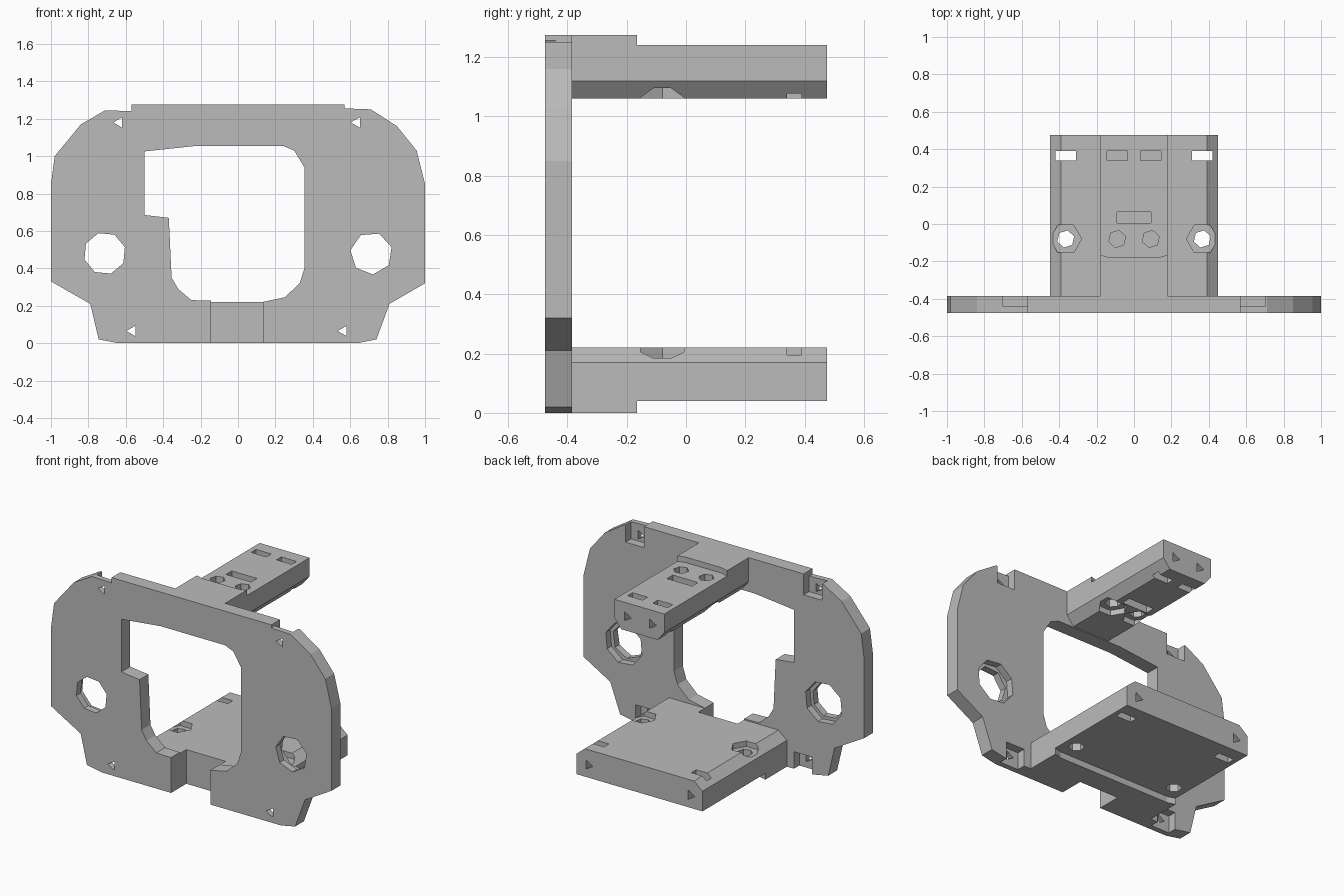
import bpy, bmesh, math
from mathutils import Vector

cube = bpy.data.objects.get("Cube")
if cube:
    bpy.data.objects.remove(cube, do_unlink=True)

grey = bpy.data.materials.new("mid grey")
grey.use_nodes = True
grey.diffuse_color = (0.5, 0.5, 0.5, 1)
grey.node_tree.nodes["Principled BSDF"].inputs["Base Color"].default_value = (0.5, 0.5, 0.5, 1)


def prism(name, points, axis, low, high):
    """Extrude a flat outline along y (points are x, z) or z (points are x, y)."""
    place = (lambda p, d: (p[0], d, p[1])) if axis == "y" else (lambda p, d: (p[0], p[1], d))
    bm = bmesh.new()
    face = bm.faces.new([bm.verts.new(place(p, low)) for p in points])
    ext = bmesh.ops.extrude_face_region(bm, geom=[face])
    shift = Vector(place((0, 0), high - low))
    bmesh.ops.translate(bm, vec=shift, verts=[v for v in ext["geom"] if isinstance(v, bmesh.types.BMVert)])
    bmesh.ops.recalc_face_normals(bm, faces=bm.faces)
    mesh = bpy.data.meshes.new(name)
    bm.to_mesh(mesh)
    bm.free()
    mesh.materials.append(grey)
    obj = bpy.data.objects.new(name, mesh)
    bpy.context.collection.objects.link(obj)
    return obj


def ring(x, y, radius, sides, turn=0.0):
    steps = [turn + math.tau * i / sides for i in range(sides)]
    return [(x + radius * math.cos(a), y + radius * math.sin(a)) for a in steps]


def rect(x, y, width, height):
    w, h = width / 2, height / 2
    return [(x - w, y - h), (x + w, y - h), (x + w, y + h), (x - w, y + h)]


def cut(obj, cutters):
    """Subtract every cutter, then bake the result and drop the cutters."""
    for c in cutters:
        c.hide_render = True
        mod = obj.modifiers.new(c.name, "BOOLEAN")
        mod.operation, mod.solver, mod.object = "DIFFERENCE", "EXACT", c
    graph = bpy.context.evaluated_depsgraph_get()
    graph.update()
    baked = bpy.data.meshes.new_from_object(obj.evaluated_get(graph))
    obj.modifiers.clear()
    obj.data = baked
    for c in cutters:
        bpy.data.objects.remove(c, do_unlink=True)


FRONT, BACK, END, STEP = -0.475, -0.385, 0.475, -0.165


def front_notch():
    return prism("notch_cutter", rect(-0.005, 0.1, 0.28, 0.5), "y", -0.6, -0.32)


# Face plate with rounded shoulders and a raised top strip
outline = [(-0.57, 1.275), (-0.57, 1.24), (-0.71, 1.245), (-0.84, 1.17), (-0.98, 1.0),
           (-1, 0.85), (-1, 0.33), (-0.79, 0.21), (-0.745, 0.02), (-0.64, 0),
           (0.64, 0), (0.74, 0.02), (0.81, 0.21), (1, 0.32), (1, 0.85),
           (0.955, 1.03), (0.85, 1.16), (0.71, 1.25), (0.57, 1.255), (0.57, 1.275)]
plate = prism("face_plate", outline, "y", FRONT, BACK)

# Central window, stepped on one side
window = [(-0.5, 1.025), (-0.22, 1.055), (0.24, 1.055), (0.3, 1.03), (0.355, 0.94),
          (0.355, 0.4), (0.33, 0.32), (0.25, 0.245), (0.13, 0.22), (-0.25, 0.23),
          (-0.32, 0.29), (-0.355, 0.35), (-0.37, 0.67), (-0.5, 0.685)]
cutters = [prism("window_cutter", window, "y", -0.6, -0.2), front_notch()]
for side in (-1, 1):
    # Large side holes, wider at the back
    x = 0.713 * side
    cutters.append(prism("hole_cutter", ring(x, 0.48, 0.113, 8 if side < 0 else 7, 0.3), "y", -0.6, -0.2))
    cutters.append(prism("counterbore_cutter", ring(x, 0.48, 0.135, 8, 0.3), "y", -0.43, -0.2))
    # Screw holes with slots that open at the upper and lower rims
    for sx, sz, slot_z in ((0.635, 1.18, 1.24), (0.565, 0.065, 0.01)):
        cutters.append(prism("screw_cutter", ring(sx * side, sz, 0.032, 3, math.pi), "y", -0.6, -0.2))
        cutters.append(prism("slot_cutter", rect(sx * side, slot_z, 0.13, 0.2), "y", -0.44, -0.2))
cut(plate, cutters)


def shelf(name, section, half, low, high, nut_z, step_z, hole_x, slot_x, end_z, extra):
    """Shelf with chamfered inner edges, a stepped outer face, holes and slots."""
    obj = prism(name, section, "y", BACK, END)
    step = [(-half - 0.05, STEP + 0.015), (-half, STEP), (-half + 0.05, STEP - 0.015),
            (half - 0.05, STEP - 0.015), (half, STEP), (half + 0.05, STEP + 0.015),
            (half + 0.05, 0.6), (-half - 0.05, 0.6)]
    tools = [prism("step_cutter", step, "z", *step_z)] + extra
    for side in (-1, 1):
        hx, sx = hole_x * side, slot_x * side
        tools += [
            prism("screw_cutter", ring(hx, -0.08, 0.047, 6, 0.3), "z", low - 0.1, high + 0.1),
            prism("nut_cutter", ring(hx, -0.08, 0.085, 6), "z", *nut_z),
            prism("slot_cutter", rect(sx, 0.365, 0.108, 0.05), "z", low - 0.1, high + 0.1),
            prism("end_cutter", ring(sx, end_z, 0.034, 3, math.pi), "y", 0.36, 0.6),
        ]
    cut(obj, tools)


# Wide lower shelf
lower = [(-0.45, 0), (0.45, 0), (0.45, 0.17), (0.39, 0.22), (-0.39, 0.22), (-0.45, 0.17)]
shelf("lower_shelf", lower, 0.45, 0, 0.22, (0.185, 0.4), (-0.2, 0.04),
      0.365, 0.365, 0.12, [front_notch()])

# Narrow upper arm
upper = [(-0.13, 1.06), (0.13, 1.06), (0.178, 1.12), (0.178, 1.275), (-0.178, 1.275), (-0.178, 1.12)]
centre_slot = prism("centre_slot_cutter", rect(0, 0.035, 0.18, 0.06), "z", 1.0, 1.4)
shelf("upper_arm", upper, 0.178, 1.06, 1.24, (0.9, 1.095), (1.24, 1.5),
      0.09, 0.09, 1.15, [centre_slot])
